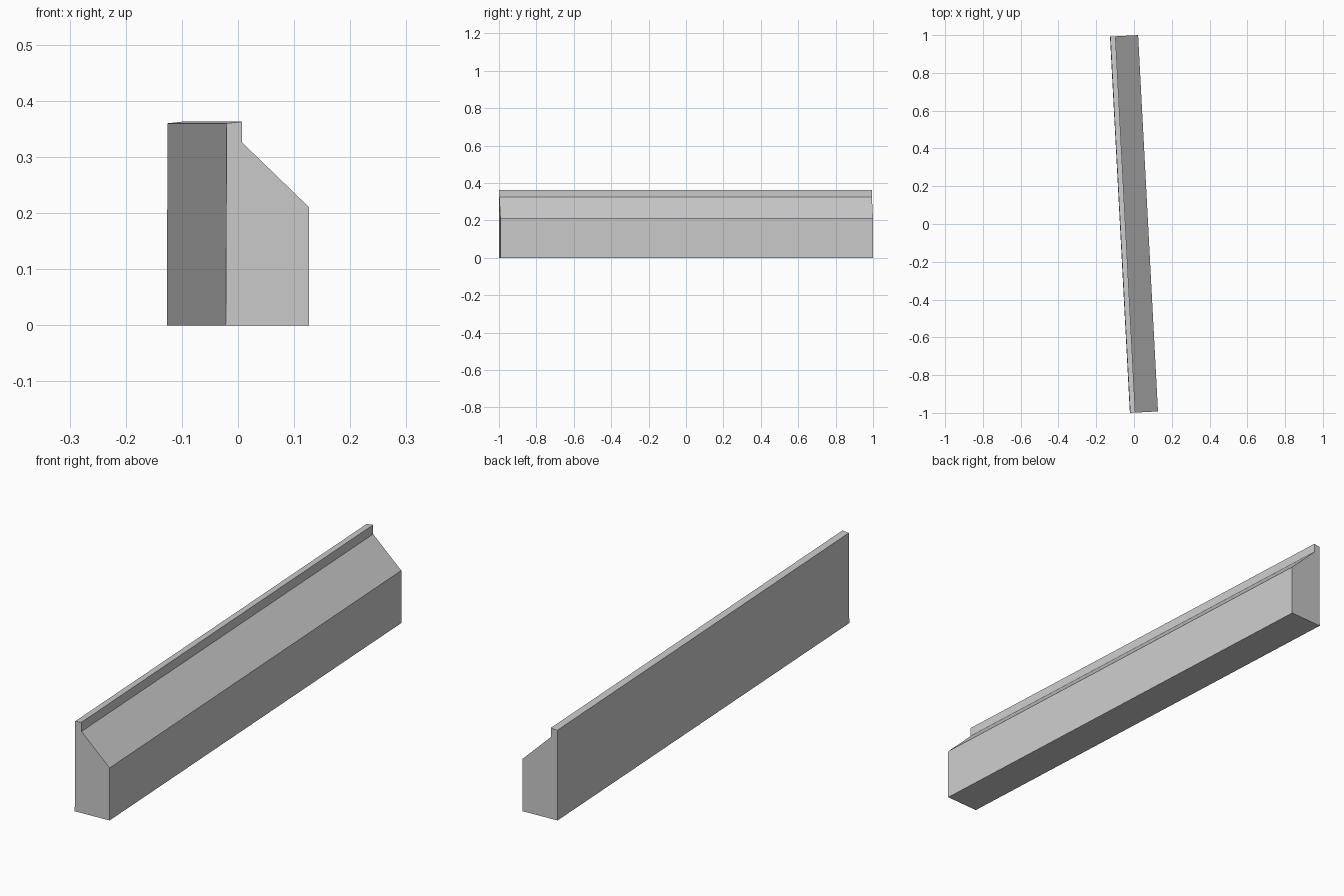
import bpy, bmesh, math
from mathutils import Matrix, Vector

cube = bpy.data.objects.get("Cube")
if cube:
    bpy.data.objects.remove(cube, do_unlink=True)

# Plain concrete grey
grey = bpy.data.materials.new("concrete_grey")
grey.use_nodes = True
colour = (0.6, 0.6, 0.6, 1)
grey.diffuse_color = colour
grey.node_tree.nodes["Principled BSDF"].inputs["Base Color"].default_value = colour

# Cross-section: tall thin lip at the back, sloped shoulder, upright face
LENGTH = 1.995
TURN = math.radians(3.02)
profile = [(-0.0745, 0), (0.0745, 0), (0.0745, 0.21),
           (-0.0455, 0.326), (-0.0455, 0.363), (-0.073, 0.36)]

# Extrude the section along the barrier and turn it slightly about z
bm = bmesh.new()
end = bm.faces.new([bm.verts.new((x, -LENGTH / 2, z)) for x, z in profile])
sweep = bmesh.ops.extrude_face_region(bm, geom=[end], use_keep_orig=True)
far = [v for v in sweep["geom"] if isinstance(v, bmesh.types.BMVert)]
bmesh.ops.translate(bm, verts=far, vec=Vector((0, LENGTH, 0)))
bmesh.ops.transform(bm, matrix=Matrix.Rotation(TURN, 4, "Z"), verts=bm.verts)
bmesh.ops.recalc_face_normals(bm, faces=bm.faces)

mesh = bpy.data.meshes.new("barrier_wall")
bm.to_mesh(mesh)
bm.free()
mesh.materials.append(grey)
barrier = bpy.data.objects.new("barrier_wall", mesh)
bpy.context.collection.objects.link(barrier)
